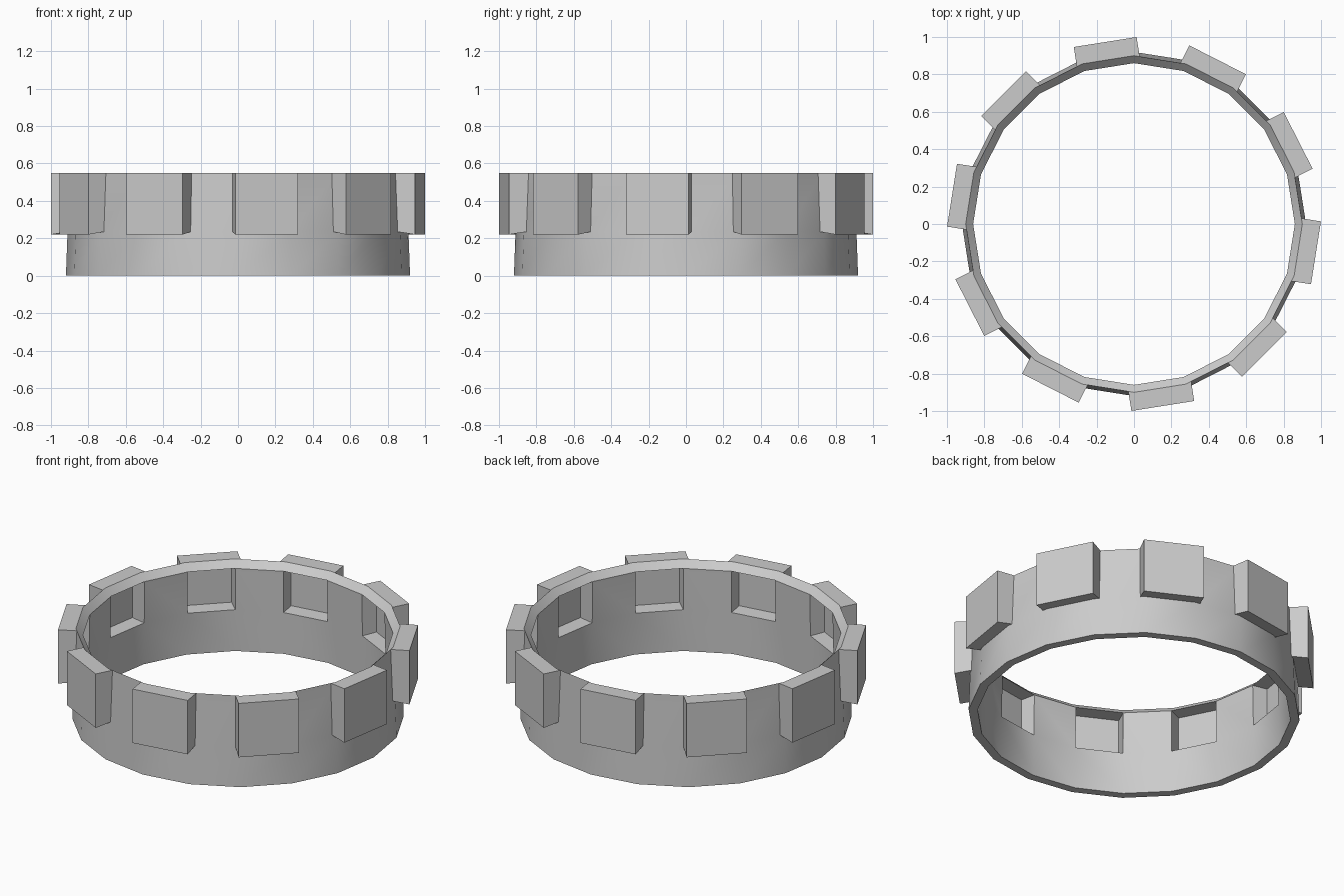
import bpy, bmesh
from math import sin, cos, pi, tan

if "Cube" in bpy.data.objects:
    bpy.data.objects.remove(bpy.data.objects["Cube"])

N = 20                      # sides of the ring
STEP = 2 * pi / N
H = 0.55
bm = bmesh.new()


def outer_r(z):
    return 0.92 - 0.02 * z / H


def inner_r(z):
    return 0.87 - 0.01 * z / 0.51


def ring_pt(i, r, z):
    return (r * cos(i * STEP), r * sin(i * STEP), z)


def face(*pts):
    bm.faces.new([bm.verts.new(p) for p in pts])


def wall(i, r_func, z0, z1):
    face(ring_pt(i, r_func(z0), z0), ring_pt(i + 1, r_func(z0), z0),
         ring_pt(i + 1, r_func(z1), z1), ring_pt(i, r_func(z1), z1))


def local(i, t, d, z):
    """Point on side i: t along the side, d out from the centre."""
    a = (i + 0.5) * STEP
    return (d * cos(a) - t * sin(a), d * sin(a) + t * cos(a), z)


Z_OUT, Z_IN, Z_RIM = 0.235, 0.255, 0.51
HALF, FRONT = 0.17, 0.985


def block(i):
    # hollow block outside: outline hugs the ring wall behind it
    def outline(z_front, z_back):
        r = outer_r(z_back)
        v, d = r * sin(STEP / 2), r * cos(STEP / 2)
        back = d - (HALF - v) * tan(STEP)
        return [local(i, *p) for p in (
            (-v, d, z_back), (-HALF, back, z_back), (-HALF, FRONT, z_front),
            (HALF, FRONT, z_front), (HALF, back, z_back), (v, d, z_back))]
    lo, hi = outline(0.22, Z_OUT), outline(H, H)
    face(*hi)
    face(*lo)
    for k in (1, 2, 3):
        face(lo[k], lo[k + 1], hi[k + 1], hi[k])

    # pocket on the inside
    def mouth(z):
        r = inner_r(z)
        return [local(i, s * r * sin(STEP / 2), r * cos(STEP / 2), z) for s in (-1, 1)]
    a, b = mouth(Z_IN)
    d, c = mouth(Z_RIM)
    opening = [a, b, c, d]
    deep = [local(i, t, 0.94, z) for t, z in
            ((-0.13, 0.262), (0.13, 0.262), (0.13, Z_RIM), (-0.13, Z_RIM))]
    face(*deep)
    for k in range(4):
        m = (k + 1) % 4
        face(opening[k], opening[m], deep[m], deep[k])


for i in range(N):
    # tapered wall, outside and inside
    wall(i, outer_r, 0, Z_OUT)
    wall(i, inner_r, 0, Z_IN)
    if i % 2:
        block(i)
    else:
        wall(i, outer_r, Z_OUT, H)
        wall(i, inner_r, Z_IN, Z_RIM)
    # flat underside and sloping top rim
    for zo, zi in ((0, 0), (H, Z_RIM)):
        face(ring_pt(i, outer_r(zo), zo), ring_pt(i + 1, outer_r(zo), zo),
             ring_pt(i + 1, inner_r(zi), zi), ring_pt(i, inner_r(zi), zi))

bmesh.ops.remove_doubles(bm, verts=bm.verts, dist=0.0005)
bmesh.ops.recalc_face_normals(bm, faces=bm.faces)
mesh = bpy.data.meshes.new("notched_ring")
bm.to_mesh(mesh)
bm.free()
ring = bpy.data.objects.new("notched_ring", mesh)
bpy.context.collection.objects.link(ring)
bpy.context.view_layer.objects.active = ring
ring.select_set(True)
bpy.ops.object.shade_smooth_by_angle(angle=pi / 6)
